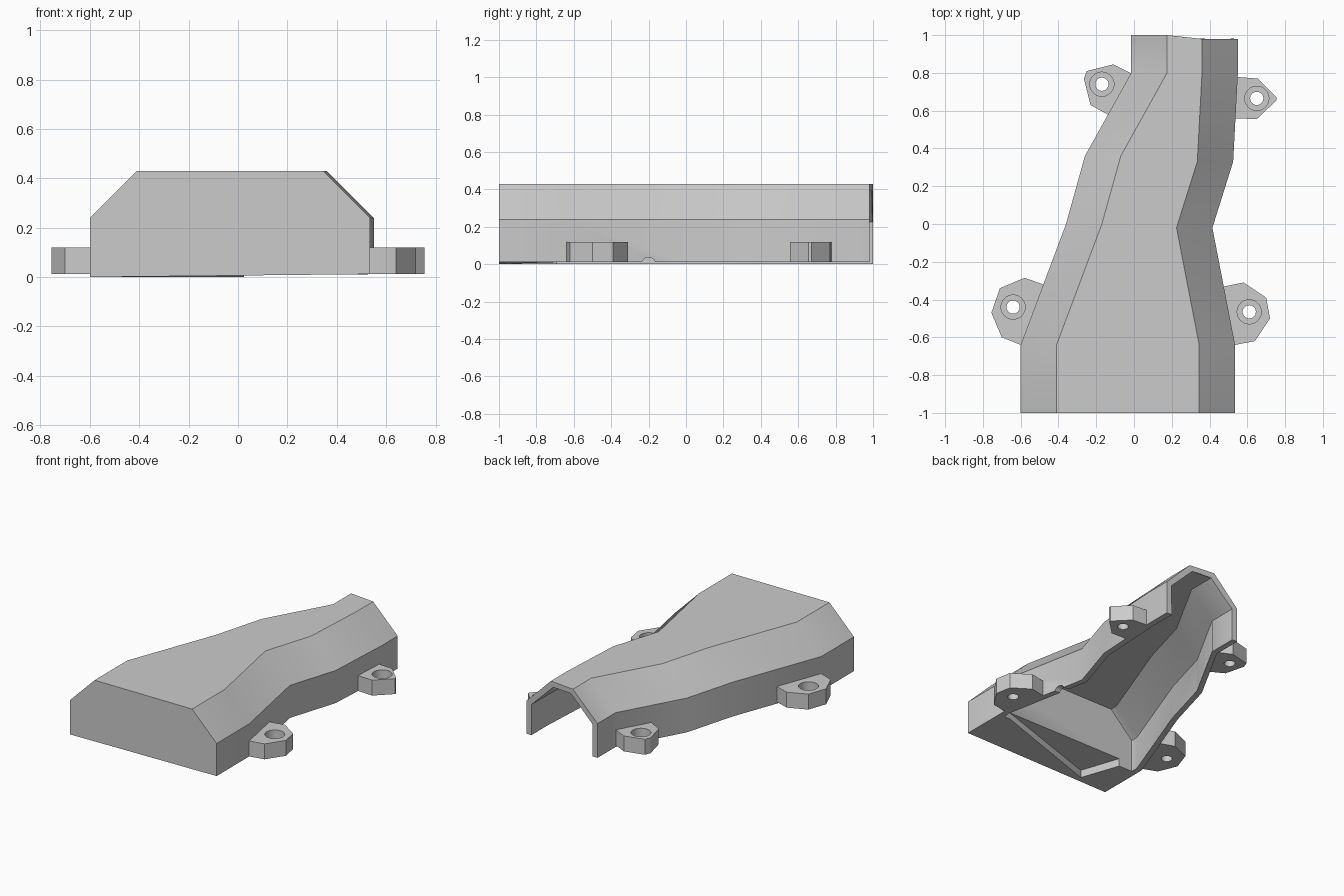
import bpy, bmesh, math
from mathutils import Matrix

if "Cube" in bpy.data.objects:
    bpy.data.objects.remove(bpy.data.objects["Cube"], do_unlink=True)

grey = bpy.data.materials.new("plain_grey")
grey.use_nodes = True
grey.diffuse_color = (0.6, 0.6, 0.6, 1)
grey.node_tree.nodes["Principled BSDF"].inputs["Base Color"].default_value = (0.6, 0.6, 0.6, 1)


def make_object(name, bm):
    bmesh.ops.recalc_face_normals(bm, faces=bm.faces)
    mesh = bpy.data.meshes.new(name)
    bm.to_mesh(mesh)
    bm.free()
    mesh.materials.append(grey)
    obj = bpy.data.objects.new(name, mesh)
    bpy.context.collection.objects.link(obj)
    return obj


def loft(name, sections):
    """Closed solid through a row of matching cross-sections."""
    bm = bmesh.new()
    rings = [[bm.verts.new(p) for p in s] for s in sections]
    n = len(rings[0])
    for a, b in zip(rings, rings[1:]):
        for i in range(n):
            j = (i + 1) % n
            bm.faces.new((a[i], a[j], b[j], b[i]))
    bm.faces.new(rings[0])
    bm.faces.new(rings[-1])
    return make_object(name, bm)


def prism(name, outline, z0, z1):
    return loft(name, [[(x, y, z) for x, y in outline] for z in (z0, z1)])


def cylinder(name, center, radius, depth, axis="Z"):
    bm = bmesh.new()
    turn = Matrix.Rotation(math.pi / 2, 4, "Y") if axis == "X" else Matrix()
    bmesh.ops.create_cone(bm, cap_ends=True, segments=32, radius1=radius, radius2=radius,
                          depth=depth, matrix=Matrix.Translation(center) @ turn)
    return make_object(name, bm)


def activate(obj):
    bpy.ops.object.select_all(action="DESELECT")
    obj.select_set(True)
    bpy.context.view_layer.objects.active = obj


def cut(obj, cutter):
    cutter.hide_render = True
    mod = obj.modifiers.new("cut", "BOOLEAN")
    mod.operation = "DIFFERENCE"
    mod.solver = "EXACT"
    mod.object = cutter
    activate(obj)
    bpy.ops.object.modifier_apply(modifier=mod.name)
    bpy.data.objects.remove(cutter, do_unlink=True)


def finish(obj):
    activate(obj)
    bpy.ops.object.shade_smooth_by_angle(angle=math.radians(30))


# Plan outlines of the two side walls, front to back
left = [(-0.6, -1), (-0.6, -0.64), (-0.36, 0), (-0.26, 0.36), (-0.015, 0.8), (-0.015, 1)]
right = [(0.535, -1), (0.535, -0.64), (0.415, -0.02), (0.525, 0.33), (0.55, 0.8), (0.55, 0.98)]
CHAMFER = 0.19


def section(l, r, wall, bottom, knee, top):
    (lx, ly), (rx, ry) = l, r
    lx, rx = lx + wall, rx - wall
    c = CHAMFER - wall * 0.5
    zl, zr = bottom
    return [(lx, ly, zl), (lx, ly, knee), (lx + c, ly, top),
            (rx - c, ry, top), (rx, ry, knee), (rx, ry, zr)]


# Duct cover: chamfered outer body, hollowed from below and open at the back
cover = loft("duct_cover", [section(l, r, 0, (0, 0.012), 0.24, 0.43) for l, r in zip(left, right)])
inner_left = [(-0.6, -0.69)] + left[1:-1] + [(-0.015, 1.1)]
inner_right = [(0.535, -0.69)] + right[1:-1] + [(0.55, 1.1)]
cut(cover, loft("hollow_cutter", [section(l, r, 0.04, (-0.1, -0.1), 0.225, 0.392)
                                  for l, r in zip(inner_left, inner_right)]))

# Shallow triangular recess under the closed front end
cut(cover, prism("recess_cutter",
                 [(-0.365, -0.96), (0.48, -0.68), (0.47, -0.6), (-0.45, -0.6), (-0.46, -0.68)],
                 -0.1, 0.055))

# Small cable notch in the side wall
cut(cover, cylinder("notch_cutter", (0.45, -0.2, 0), 0.037, 0.2, "X"))
finish(cover)

# Screw tabs: hole centre and outline, ends buried in the wall
tabs = {
    "back_right_tab": ((-0.17, 0.74), [(-0.265, 0.77), (-0.25, 0.81), (-0.11, 0.845), (-0.02, 0.8),
                                       (0.0, 0.79), (-0.12, 0.575), (-0.14, 0.58), (-0.23, 0.63)]),
    "back_left_tab": ((0.65, 0.665), [(0.525, 0.78), (0.655, 0.77), (0.755, 0.67), (0.755, 0.655),
                                      (0.65, 0.555), (0.525, 0.56)]),
    "front_right_tab": ((-0.64, -0.44), [(-0.465, -0.325), (-0.58, -0.285), (-0.71, -0.34),
                                         (-0.755, -0.47), (-0.7, -0.6), (-0.6, -0.64), (-0.575, -0.63)]),
    "front_left_tab": ((0.61, -0.465), [(0.455, -0.335), (0.58, -0.31), (0.7, -0.39), (0.72, -0.5),
                                        (0.64, -0.62), (0.535, -0.64), (0.515, -0.64)]),
}
for name, ((x, y), outline) in tabs.items():
    tab = prism(name, outline, 0.012, 0.12)
    cut(tab, cylinder("bore_cutter", (x, y, 0.06), 0.035, 0.4))
    cut(tab, cylinder("counterbore_cutter", (x, y, 0.16), 0.064, 0.2))
    finish(tab)
